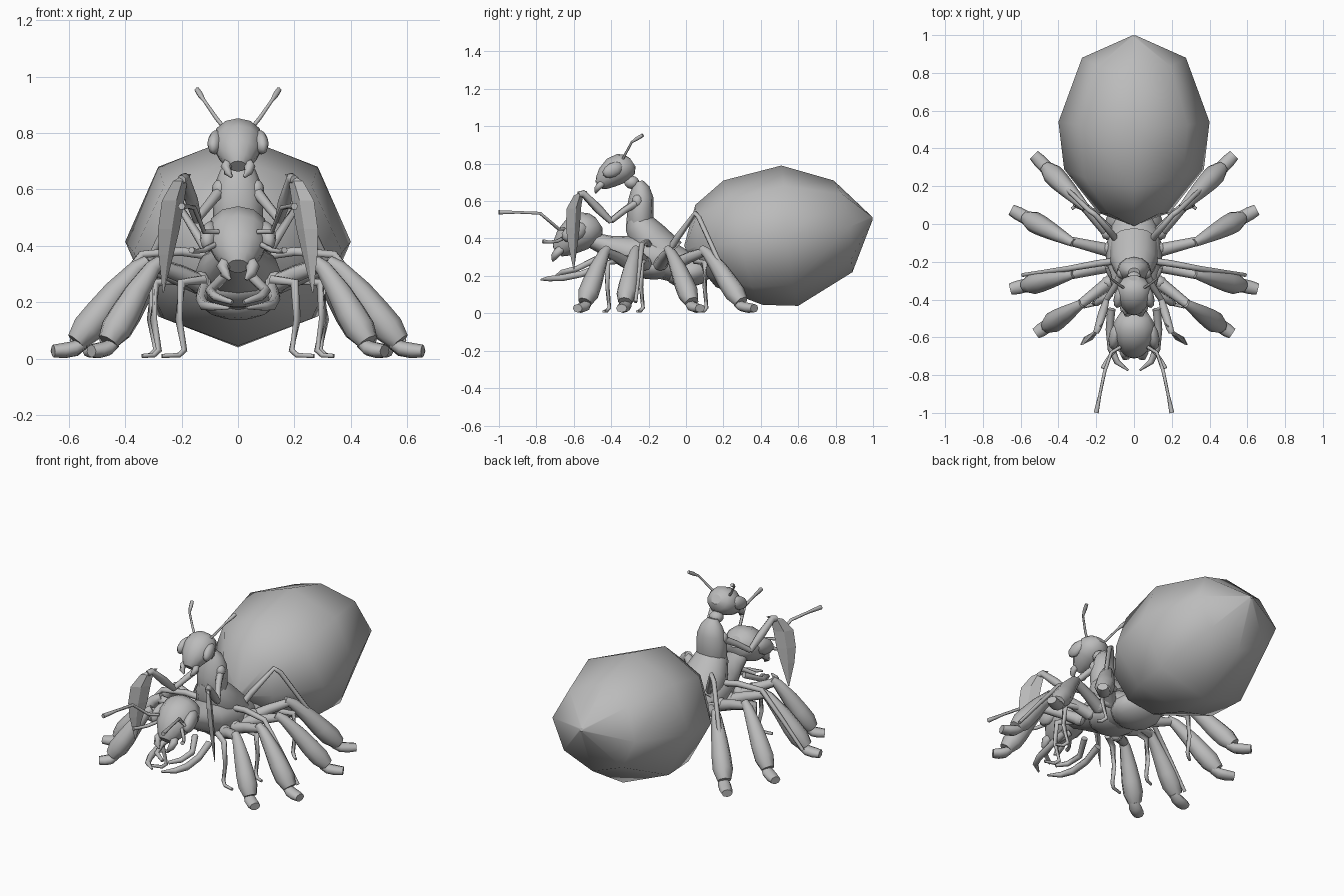
import bpy, bmesh, math
from mathutils import Vector, Matrix

mat = bpy.data.materials.new("plain grey")
mat.diffuse_color = (0.5, 0.5, 0.5, 1)


def finish(bm, name, smooth=True):
    bmesh.ops.recalc_face_normals(bm, faces=bm.faces)
    me = bpy.data.meshes.new(name)
    bm.to_mesh(me)
    bm.free()
    me.materials.append(mat)
    ob = bpy.data.objects.new(name, me)
    bpy.context.collection.objects.link(ob)
    for p in me.polygons:
        p.use_smooth = smooth and len(p.vertices) < 5
    return ob


def skin(bm, rings):
    loops = [[bm.verts.new(p) for p in r] for r in rings]
    n = len(loops[0])
    for a, b in zip(loops, loops[1:]):
        for i in range(n):
            j = (i + 1) % n
            bm.faces.new((a[i], a[j], b[j], b[i]))
    bm.faces.new(loops[0][::-1])
    bm.faces.new(loops[-1])


def tube(name, pts, n=7, flat=1.0):
    """Tapered limb through (x, y, z, radius) points."""
    P = [Vector(p[:3]) for p in pts]
    rings = []
    for i, c in enumerate(P):
        a = (c - P[i - 1]).normalized() if i else Vector()
        b = (P[i + 1] - c).normalized() if i < len(P) - 1 else Vector()
        t = (a + b).normalized()
        up = Vector((0, 0, 1)) if abs(t.z) < 0.95 else Vector((0, -1, 0))
        u = t.cross(up).normalized()
        v = u.cross(t)
        r = pts[i][3]
        rings.append([c + u * r * math.cos(k * math.tau / n) + v * r * flat * math.sin(k * math.tau / n)
                      for k in range(n)])
    bm = bmesh.new()
    skin(bm, rings)
    return finish(bm, name)


def both(name, pts, n=7, flat=1.0):
    for side, s in (("left", -1), ("right", 1)):
        tube(side + "_" + name, [(s * p[0],) + tuple(p[1:]) for p in pts], n, flat)


def ball(name, c, r, tilt=0, turn=0, seg=12, rows=8):
    bm = bmesh.new()
    M = (Matrix.Translation(c) @ Matrix.Rotation(turn, 4, 'Z') @ Matrix.Rotation(tilt, 4, 'X')
         @ Matrix.Diagonal((*r, 1)))
    bmesh.ops.create_uvsphere(bm, u_segments=seg, v_segments=rows, radius=1, matrix=M)
    return finish(bm, name)


# Abdomen: eight-sided rings given as top y,z / bottom y,z / half width / middle y
bm = bmesh.new()
rings = []
for ty, tz, by, bz, w, my in ((-.01, .36, .01, .32, .02, 0), (.05, .58, .16, .14, .19, .06),
                              (.2, .71, .41, .045, .37, .29), (.51, .79, .6, .04, .4, .54),
                              (.79, .71, .89, .22, .275, .88), (.99, .52, .998, .5, .01, .998)):
    r = []
    for k in range(8):
        c, s = math.cos(k * math.pi / 4), math.sin(k * math.pi / 4)
        end = ty if s > 0 else by
        r.append((w * c, my + (end - my) * s * s, (tz + bz) / 2 + (tz - bz) / 2 * s))
    rings.append(r)
skin(bm, rings)
finish(bm, "abdomen")

# Lower body, waist plates and upright torso
tube("lower_thorax", [(0, -.5, .39, .06), (0, -.42, .36, .08), (0, -.32, .33, .12), (0, -.2, .31, .15),
                      (0, -.07, .27, .14), (0, .02, .24, .11), (0, .1, .22, .08)], 12, 0.72)
ball("waist_plate", (0, .02, .22), (.15, .13, .08), 0.2)
ball("belly_plate", (0, -.17, .25), (.14, .14, .07))
tube("torso_base", [(0, -.1, .3, .13), (0, -.2, .4, .125), (0, -.25, .48, .095), (0, -.27, .53, .06)], 12, 0.85)
tube("upper_torso", [(0, -.245, .42, .06), (0, -.245, .48, .088), (0, -.245, .56, .09), (0, -.24, .62, .082),
                     (0, -.245, .67, .062), (0, -.255, .705, .03)], 12, 0.8)
ball("neck", (0, -.29, .7), (.04, .04, .035))


# Heads: wedge skull, flat side eyes and jaws
def head(name, c, k):
    c = Vector(c)
    at = lambda x, y, z: tuple(c + Vector((x, y, z)) * k)
    tube(name + "_skull", [at(*q[:3]) + (q[3] * k,) for q in (
        (0, .085, .055, .03), (0, .07, .045, .065), (0, .035, .03, .088), (0, -.01, .008, .09),
        (0, -.05, -.025, .074), (0, -.08, -.055, .05), (0, -.095, -.07, .03))], 12, 0.88)
    for s in (-1, 1):
        ball(name + "_eye", at(s * .08, -.02, .015), (.027 * k, .062 * k, .038 * k), 0.45, s * 0.2, 10, 6)
    both(name + "_jaw", [at(*q[:3]) + (q[3] * k,) for q in (
        (.03, -.07, -.05, .018), (.042, -.093, -.07, .02), (.037, -.108, -.09, .015),
        (.022, -.113, -.108, .005))], 6)


head("upper_head", (0, -.37, .752), 1.0)
head("lower_head", (0, -.57, .415), 1.25)

# Antennae and feelers
both("upper_antenna", [(.05, -.34, .82, .007), (.075, -.325, .85, .007), (.12, -.29, .915, .006),
                       (.133, -.26, .935, .011), (.145, -.23, .953, .01)], 6)
both("lower_antenna", [(.07, -.65, .45, .009), (.12, -.68, .45, .009), (.155, -.78, .535, .009),
                       (.18, -.9, .54, .008), (.2, -1.0, .54, .013)], 6)
both("feeler", [(.07, -.64, .41, .01), (.12, -.69, .385, .01), (.15, -.73, .38, .009), (.165, -.765, .385, .012)], 6)
both("lower_pincer", [(.12, -.45, .25, .022), (.13, -.56, .21, .02), (.12, -.66, .19, .02),
                      (.09, -.73, .185, .016), (.03, -.775, .18, .005)], 6)
both("mouth_palp", [(.05, -.48, .29, .018), (.1, -.58, .24, .017), (.08, -.66, .22, .015), (.02, -.69, .2, .01)], 6)

# Raised folding arms with broad flat blades
both("arm", [(.06, -.25, .6, .022), (.1, -.33, .55, .018), (.145, -.4, .495, .016)], 7)
both("forearm", [(.145, -.4, .49, .016), (.165, -.47, .56, .024), (.19, -.55, .64, .02), (.2, -.575, .635, .016)], 7)
for side, s in (("left", -1), ("right", 1)):
    bm = bmesh.new()
    rings = []
    for x, y, z, w in ((.175, -.535, .655, .012), (.205, -.575, .63, .035), (.23, -.6, .56, .055),
                       (.245, -.605, .46, .053), (.255, -.605, .37, .037), (.265, -.6, .235, .003)):
        a = Vector((.72, -.7, 0)) * w
        b = Vector((.7, .72, 0)) * w * .3
        c = Vector((x, y, z))
        rings.append([(s * p.x, p.y, p.z) for p in (c + a, c + b, c - a, c - b)])
    skin(bm, rings)
    finish(bm, side + "_arm_blade", False)

# Four walking legs per side: hip, knee, foot position
legs = {"rear": ((.12, -.06), (.27, .1), (.53, .365)), "mid_rear": ((.13, -.14), (.34, -.09), (.65, .075)),
        "mid_front": ((.13, -.22), (.34, -.27), (.655, -.345)), "front": ((.12, -.3), (.29, -.43), (.52, -.58))}
for name, (h, k, f) in legs.items():
    k, f = Vector(k), Vector(f)
    mix = lambda t, z, r: tuple(k.lerp(f, t)) + (z, r)
    both(name + "_thigh", [(h[0], h[1], .26, .036), (*((Vector(h) + k) / 2), .3, .03), (*k, .33, .024)], 8)
    both(name + "_shin", [mix(-.06, .345, .022), mix(.06, .32, .03), mix(.3, .235, .045), mix(.48, .16, .054),
                          mix(.62, .105, .056), mix(.74, .06, .038)], 8)
    both(name + "_foot", [mix(.66, .055, .028), mix(.76, .036, .036), mix(.88, .029, .036), mix(1, .027, .03)], 8, .75)

# Thin high-kneed rear limbs and long side limbs
both("rear_high_limb", [(.08, -.1, .32, .018), (.12, -.05, .4, .018), (.205, .05, .535, .014),
                        (.235, .07, .51, .014), (.34, .17, .29, .013), (.46, .29, .09, .01)], 6)
both("side_limb", [(.06, -.19, .36, .018), (.2, -.21, .38, .018), (.34, -.235, .37, .015),
                   (.48, -.255, .2, .012), (.59, -.27, .06, .01)], 6)

# Slender hanging limbs with small toes
for name, x, y, toe in (("front", .2, -.42, .07), ("middle", .29, -.24, .05), ("rear", .3, .1, .03)):
    both(name + "_slender_limb", [(x * .6, y * .8 - .03, .28, .018), (x, y, .27, .017), (x + .01, y, .14, .013),
                                  (x - .01, y + .01, .03, .011), (x + .01, y - .005, .012, .01),
                                  (x + toe, y - .02, .01, .008)], 6)

# Hip and shoulder joints
for s in (-1, 1):
    for y in (-.31, -.22, -.13, -.05):
        ball("hip_joint", (s * .135, y, .27), (.04, .036, .04), seg=8, rows=6)
    ball("shoulder_joint", (s * .065, -.26, .6), (.028, .03, .035), seg=8, rows=6)
